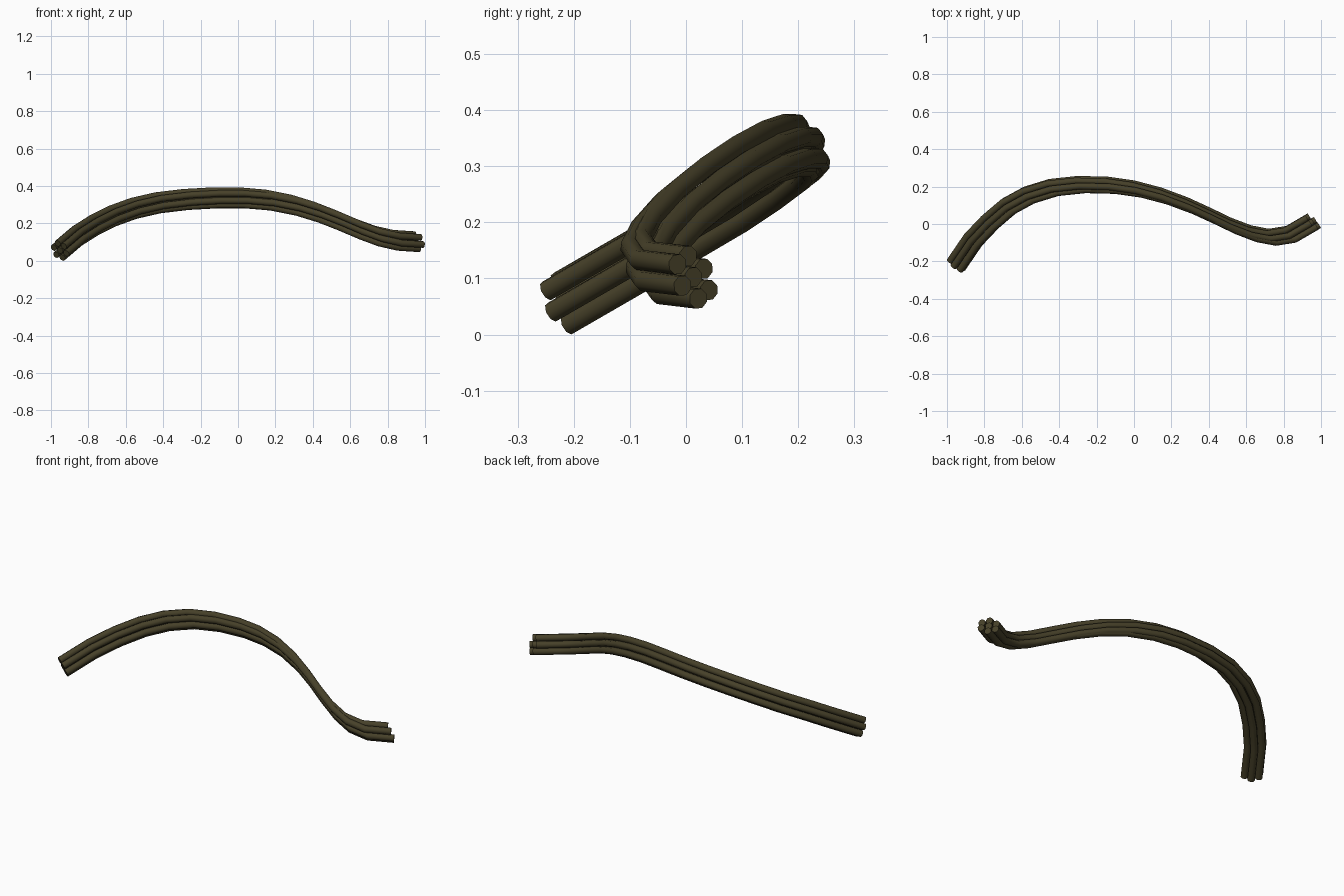
import bpy
from mathutils import Vector

if "Cube" in bpy.data.objects:
    bpy.data.objects.remove(bpy.data.objects["Cube"])

# one dark olive rubber colour
mat = bpy.data.materials.new("dark olive")
mat.diffuse_color = (0.062, 0.052, 0.022, 1)
mat.use_nodes = True
mat.node_tree.nodes["Principled BSDF"].inputs["Base Color"].default_value = mat.diffuse_color

# centre line of the cable bundle
PATH = [(-.952, -.22, .055), (-.86, -.085, .133), (-.77, .01, .19), (-.67, .095, .24),
        (-.56, .155, .28), (-.43, .195, .31), (-.28, .211, .328), (-.12, .207, .337),
        (.02, .187, .337), (.16, .15, .325), (.30, .098, .297), (.42, .043, .260),
        (.53, -.01, .217), (.64, -.052, .170), (.74, -.071, .133), (.84, -.055, .11),
        (.957, .013, .102)]
RADIUS = 0.0187

# hexagonal packing: one core strand and six around it, square to the start of the path
a = Vector((.033, -.019, -.015))
b = Vector((-.013, -.009, .038))
offsets = [Vector((0, 0, 0)), a, b, a + b, -a, -b, -a - b]


def strand(name, offset):
    cu = bpy.data.curves.new(name, 'CURVE')
    cu.dimensions = '3D'
    cu.bevel_depth = RADIUS
    cu.bevel_resolution = 2
    cu.use_fill_caps = True
    sp = cu.splines.new('POLY')
    sp.points.add(len(PATH) - 1)
    for p, co in zip(sp.points, PATH):
        p.co = (*(Vector(co) + offset), 1)
    cu.materials.append(mat)
    ob = bpy.data.objects.new(name, cu)
    bpy.context.collection.objects.link(ob)
    return ob


strands = [strand("cable_strand_%d" % (i + 1), o) for i, o in enumerate(offsets)]

# turn the strands into meshes with smooth sides and crisp cut ends
for ob in strands:
    ob.select_set(True)
bpy.context.view_layer.objects.active = strands[0]
bpy.ops.object.convert(target='MESH')
bpy.ops.object.shade_smooth_by_angle(angle=0.9)
